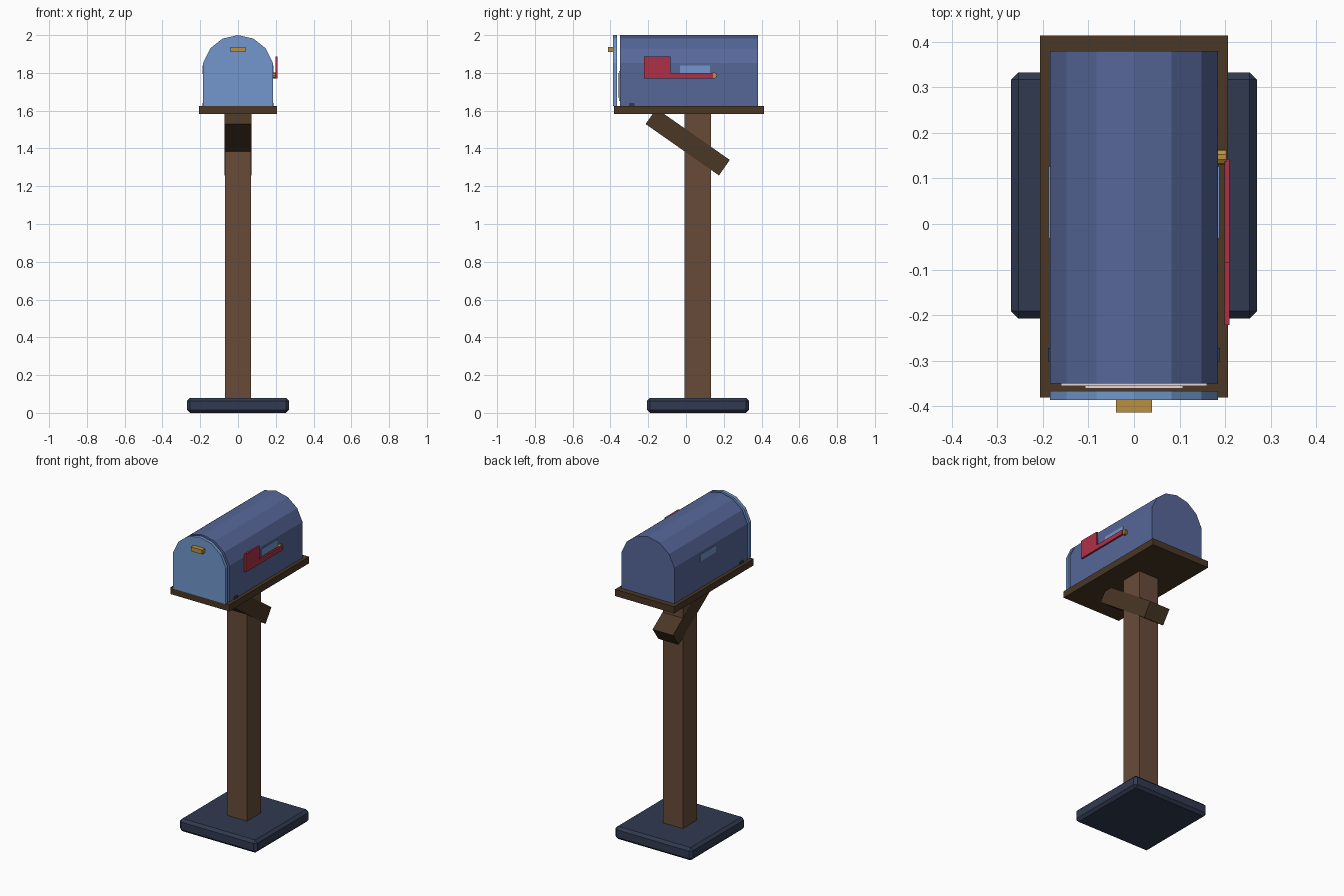
import bpy, bmesh, math
from mathutils import Matrix, Vector

cube = bpy.data.objects.get("Cube")
if cube:
    bpy.data.objects.remove(cube, do_unlink=True)


def material(name, hexcode):
    """Flat colour from an sRGB hex string, stored as linear values."""
    srgb = [int(hexcode[i:i + 2], 16) / 255 for i in (0, 2, 4)]
    rgba = [c / 12.92 if c < 0.04 else ((c + 0.055) / 1.055) ** 2.4 for c in srgb] + [1]
    mat = bpy.data.materials.new(name)
    mat.use_nodes = True
    mat.diffuse_color = rgba
    mat.node_tree.nodes["Principled BSDF"].inputs["Base Color"].default_value = rgba
    return mat


BLUE = material("body_blue", "566799")
LIGHT = material("light_blue", "7297CC")
NAVY = material("dark_navy", "303A50")
WOOD = material("post_brown", "684B39")
DARK_WOOD = material("dark_brown", "4A3725")
RED = material("flag_red", "B03047")
GOLD = material("brass", "BC9040")
PAPER = material("paper", "EBDCDC")


def finish(name, bm, mat):
    bmesh.ops.recalc_face_normals(bm, faces=bm.faces)
    mesh = bpy.data.meshes.new(name)
    bm.to_mesh(mesh)
    bm.free()
    mesh.materials.append(mat)
    obj = bpy.data.objects.new(name, mesh)
    bpy.context.collection.objects.link(obj)
    return obj


def box(name, xs, ys, zs, mat):
    """Box given by its low and high limits on each axis."""
    bm = bmesh.new()
    bmesh.ops.create_cube(bm, size=1)
    for v in bm.verts:
        v.co = Vector([(a + b) / 2 + c * (b - a) for c, (a, b) in zip(v.co, (xs, ys, zs))])
    return finish(name, bm, mat)


def prism(name, profile, axis, low, high, mat):
    """Extrude a 2D profile along x (profile is y, z) or y (profile is x, z)."""
    bm = bmesh.new()
    place = (lambda p: (low, p[0], p[1])) if axis == "x" else (lambda p: (p[0], low, p[1]))
    face = bm.faces.new([bm.verts.new(place(p)) for p in profile])
    ext = bmesh.ops.extrude_face_region(bm, geom=[face])
    offset = (high - low, 0, 0) if axis == "x" else (0, high - low, 0)
    moved = [g for g in ext["geom"] if isinstance(g, bmesh.types.BMVert)]
    bmesh.ops.translate(bm, verts=moved, vec=offset)
    return finish(name, bm, mat)


# Base and post
base = box("base", (-0.27, 0.27), (-0.207, 0.333), (0, 0.08), NAVY)
bevel = base.modifiers.new("edge_bevel", "BEVEL")
bevel.width = 0.016
bevel.segments = 1
box("post", (-0.07, 0.07), (-0.008, 0.132), (0.075, 1.59), WOOD)

# Slanted brace and the shelf it carries
brace = box("brace", (-0.071, 0.071), (-0.237, 0.237), (-0.05, 0.05), DARK_WOOD)
brace.data.transform(Matrix.Translation((0, 0.009, 1.434)) @ Matrix.Rotation(math.radians(-35), 4, "X"))
box("shelf", (-0.206, 0.206), (-0.381, 0.414), (1.583, 1.625), DARK_WOOD)

# Arched box and door: upper part of a fourteen-sided circle on straight walls
R = 0.189
angles = [math.tau / 14 * k for k in range(-3, 4)]
arch = [(R * math.sin(a), 2 - R + R * math.cos(a)) for a in angles]
side = arch[-1][0]
arch = [(-side, 1.625)] + arch + [(side, 1.625)]
prism("mailbox_body", arch, "y", -0.35, 0.38, BLUE)
prism("door", arch, "y", -0.386, -0.366, LIGHT)
box("door_handle", (-0.039, 0.039), (-0.414, -0.38), (1.911, 1.938), GOLD)

# Letters held behind the door
box("large_letter", (-0.16, 0.16), (-0.356, -0.349), (1.65, 1.81), PAPER)
box("small_letter", (-0.108, 0.108), (-0.361, -0.355), (1.67, 1.8), PAPER)

# Side panels and hinges, one on each side
for label, s in (("left", 1), ("right", -1)):
    box(label + "_panel", sorted((s * 0.18, s * 0.188)), (-0.032, 0.126), (1.795, 1.838), LIGHT)
    box(label + "_hinge", sorted((s * 0.175, s * 0.189)), (-0.302, -0.272), (1.625, 1.641), NAVY)

# Signal flag with its arm, and the pivot
flag = [(-0.222, 1.77), (0.143, 1.77), (0.143, 1.799), (-0.083, 1.799), (-0.083, 1.886), (-0.222, 1.886)]
prism("signal_flag", flag, "x", 0.199, 0.21, RED)
pivot = [(0.147 + 0.017 * math.cos(math.tau * k / 10), 1.786 + 0.017 * math.sin(math.tau * k / 10)) for k in range(10)]
prism("flag_pivot", pivot, "x", 0.18, 0.203, GOLD)
